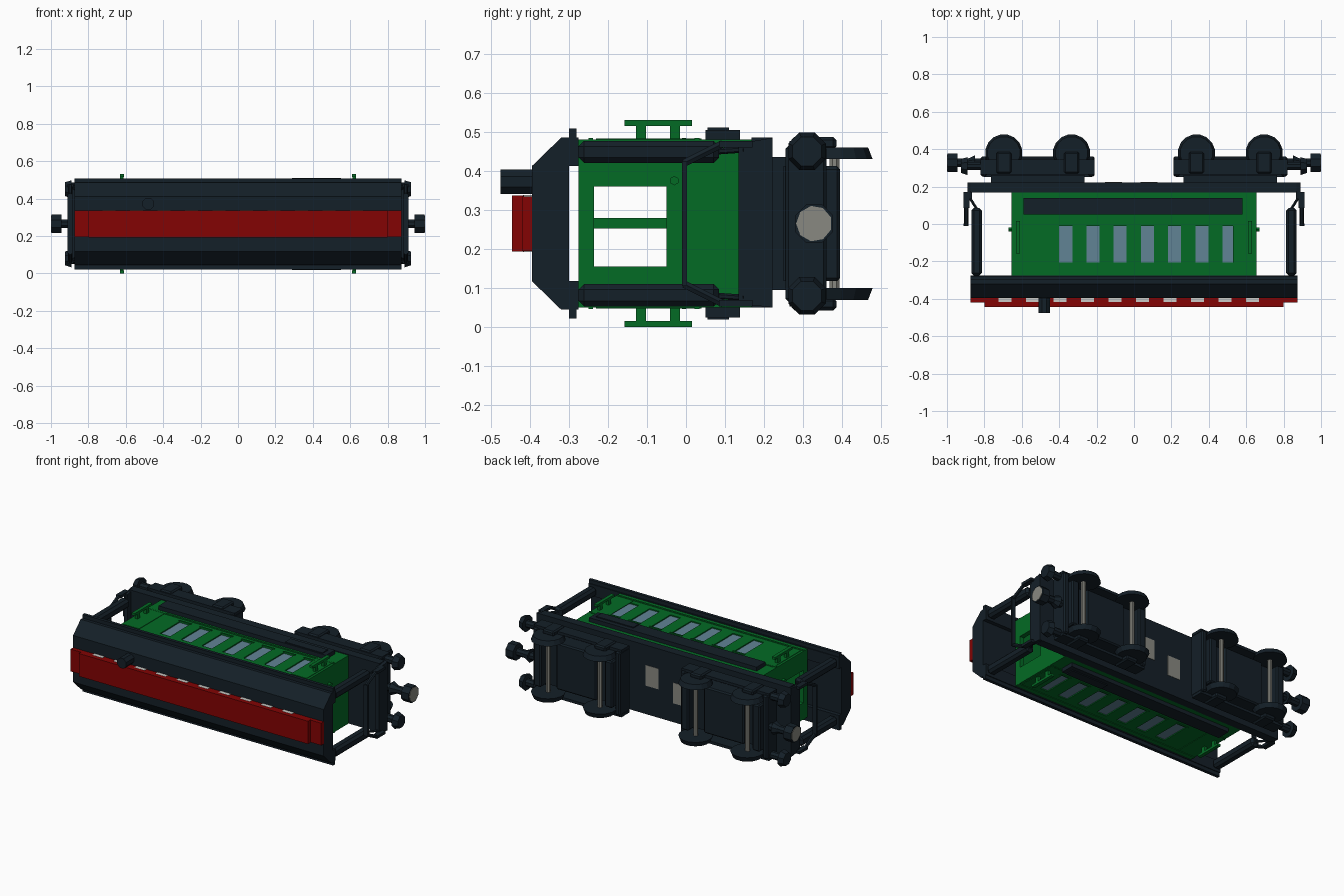
import bpy, bmesh
from math import pi
from mathutils import Vector, Matrix

if "Cube" in bpy.data.objects:
    bpy.data.objects.remove(bpy.data.objects["Cube"])

ZC = 0.265   # the coach lies on its side: roof to -y, wheels to +y, w = z - ZC is across


def material(name, rgb):
    m = bpy.data.materials.new(name)
    m.diffuse_color = (*rgb, 1)
    m.use_nodes = True
    m.node_tree.nodes["Principled BSDF"].inputs["Base Color"].default_value = m.diffuse_color
    return m


DARK = material("dark_slate", (0.007, 0.014, 0.021))
GREEN = material("green", (0.001, 0.145, 0.018))
RED = material("red", (0.23, 0.001, 0.001))
GLASS = material("glass", (0.12, 0.23, 0.3))
METAL = material("pale_metal", (0.25, 0.25, 0.22))
PALE = material("pale_glass", (0.6, 0.6, 0.57))


def finish(name, bm, mat):
    bmesh.ops.recalc_face_normals(bm, faces=bm.faces)
    me = bpy.data.meshes.new(name)
    bm.to_mesh(me)
    bm.free()
    me.materials.append(mat)
    ob = bpy.data.objects.new(name, me)
    bpy.context.collection.objects.link(ob)
    return ob


def box(name, x, y, w, mat, bevel=0):
    """Box from (min, max) pairs along x, y and w."""
    bm = bmesh.new()
    bmesh.ops.create_cube(bm, size=1)
    size = [abs(a[1] - a[0]) for a in (x, y, w)]
    mid = Vector([(a[0] + a[1]) / 2 for a in (x, y, w)]) + Vector((0, 0, ZC))
    bmesh.ops.transform(bm, matrix=Matrix.Translation(mid) @ Matrix.Diagonal((*size, 1)), verts=bm.verts)
    if bevel:
        bmesh.ops.bevel(bm, geom=bm.edges[:], offset=bevel, segments=1, affect='EDGES')
    return finish(name, bm, mat)


def rod(name, a, b, r1, mat, sides=8, r2=None):
    """Cylinder or cone between two (x, y, w) points."""
    a, b = Vector(a) + Vector((0, 0, ZC)), Vector(b) + Vector((0, 0, ZC))
    bm = bmesh.new()
    bmesh.ops.create_cone(bm, cap_ends=True, segments=sides, radius1=r1,
                          radius2=r1 if r2 is None else r2, depth=(b - a).length)
    turn = Vector((0, 0, 1)).rotation_difference(b - a).to_matrix().to_4x4()
    spin = Matrix.Rotation(pi / sides, 4, 'Z')
    bmesh.ops.transform(bm, matrix=Matrix.Translation((a + b) / 2) @ turn @ spin, verts=bm.verts)
    return finish(name, bm, mat)


def prism(name, profile, x0, x1, mat):
    """Extrude a (y, w) outline along x."""
    bm = bmesh.new()
    f = bm.faces.new([bm.verts.new((x0, y, w + ZC)) for y, w in profile])
    new = bmesh.ops.extrude_face_region(bm, geom=[f])["geom"]
    bmesh.ops.translate(bm, vec=(x1 - x0, 0, 0), verts=[v for v in new if isinstance(v, bmesh.types.BMVert)])
    return finish(name, bm, mat)


# Roof: faceted arch with an open channel beneath it
half = [(-0.395, 0.147), (-0.32, 0.22), (-0.275, 0.22), (-0.275, 0.147), (-0.30, 0.147)]
prism("roof", half + [(y, -w) for y, w in reversed(half)], -0.875, 0.875, DARK)
for s in (-1, 1):
    box("roof_gutter", (-0.875, 0.875), (-0.30, -0.28), (s * 0.21, s * 0.243), DARK)

# Raised red roof light with pale side windows, and the stove chimney
box("roof_light_base", (-0.875, 0.875), (-0.42, -0.39), (-0.07, 0.07), RED)
box("roof_light_cap", (-0.80, 0.80), (-0.445, -0.415), (-0.072, 0.072), RED)
for s in (-1, 1):
    for i in range(10):
        x = -0.69 + i * 0.147
        box("roof_light_window", (x - 0.035, x + 0.035), (-0.418, -0.392), (s * 0.06, s * 0.073), PALE)
rod("chimney", (-0.48, -0.475, 0.107), (-0.48, -0.35, 0.107), 0.034, DARK)

# Coach body: ceiling, floor, and side walls split around the windows
B, W = 0.655, 0.215
win_x = [-0.365 + i * 0.1455 for i in range(7)]
box("ceiling", (-B, B), (-0.275, -0.25), (-W, W), GREEN)
box("body_floor", (-B, B), (0.14, 0.17), (-W, W), GREEN)
for s in (-1, 1):
    wall = (s * 0.185, s * W)
    box("side_wall_upper", (-B, B), (-0.25, -0.205), wall, GREEN)
    box("side_wall_lower", (-B, B), (-0.01, 0.14), wall, GREEN)
    edges = [-B] + [x + d for x in win_x for d in (-0.035, 0.035)] + [B]
    for a, b in zip(edges[::2], edges[1::2]):
        box("window_pillar", (a, b), (-0.205, -0.01), wall, GREEN)
    for x in win_x:
        box("side_window", (x - 0.035, x + 0.035), (-0.205, -0.01), (s * 0.195, s * 0.208), GLASS)
        box("window_sill", (x - 0.042, x + 0.042), (-0.01, 0.0), (s * 0.21, s * 0.219), GREEN)
    # Raised waist and cornice mouldings
    box("cornice_moulding", (-B, B), (-0.25, -0.238), (s * W, s * 0.219), GREEN)
    box("waist_moulding", (-B, B), (0.022, 0.034), (s * W, s * 0.219), GREEN)
    # Long footboard with the equipment box
    box("footboard", (-0.59, 0.58), (0.05, 0.138), (s * W, s * 0.24), DARK)
    box("footboard_box", (0.29, 0.55), (0.055, 0.11), (s * 0.23, s * 0.246), DARK)
    # Door outline and stand-off grab rails
    for e in (-1, 1):
        box("side_door", (e * 0.53, e * 0.64), (-0.23, 0.04), (s * W, s * 0.218), GREEN)
        box("grab_rail", (e * 0.61, e * 0.632), (-0.158, 0.015), (s * 0.25, s * 0.265), GREEN)
        for y in (-0.115, -0.028):
            box("grab_rail_bracket", (e * 0.612, e * 0.63), (y - 0.013, y + 0.013), (s * W, s * 0.255), GREEN)

# End walls with a large open window
for e in (-1, 1):
    ex = (e * 0.625, e * B)
    box("end_wall_top", ex, (-0.25, -0.235), (-0.185, 0.185), GREEN)
    box("end_wall_bottom", ex, (-0.05, 0.14), (-0.185, 0.185), GREEN)
    box("end_wall_left", ex, (-0.235, -0.05), (-0.185, -0.11), GREEN)
    box("end_wall_right", ex, (-0.235, -0.05), (0.095, 0.185), GREEN)
    rod("door_knob", (e * B, -0.03, 0.11), (e * 0.672, -0.03, 0.11), 0.012, GREEN, 6)
box("end_window_bar", (-0.65, -0.63), (-0.235, -0.05), (-0.013, 0.015), GREEN)

# Underframe with two pale floor hatches
box("underframe", (-0.875, 0.87), (0.168, 0.222), (-W, 0.22), DARK)
for x, w in ((0.08, 0.03), (-0.11, -0.03)):
    box("floor_hatch", (x - 0.045, x + 0.045), (0.215, 0.224), (w - 0.065, w + 0.065), METAL)

for e in (-1, 1):
    # Open platforms: end beam, corner posts and railing
    prism("end_beam", [(0.135, -0.205), (0.135, 0.205), (0.222, 0.22), (0.222, -0.215)], e * 0.865, e * 0.89, DARK)
    for s in (-1, 1):
        box("corner_post", (e * 0.812, e * 0.87), (-0.275, 0.085), (s * 0.155, s * 0.212), DARK, 0.014)
        rod("post_foot", (e * 0.84, 0.08, s * 0.185), (e * 0.885, 0.15, s * 0.19), 0.008, DARK, 6)
        box("railing_post", (e * 0.88, e * 0.912), (0.085, 0.17), (s * 0.195, s * 0.212), DARK)
        rod("railing_brace", (e * 0.897, -0.005, s * 0.155), (e * 0.897, 0.095, s * 0.205), 0.011, DARK, 6)
        # Buffers
        rod("buffer_shank", (e * 0.78, 0.31, s * 0.185), (e * 0.9, 0.31, s * 0.185), 0.024, DARK)
        rod("buffer_head", (e * 0.89, 0.31, s * 0.185), (e * 0.925, 0.31, s * 0.185), 0.052, DARK, 8, 0.04)
    box("railing_bar", (e * 0.885, e * 0.912), (-0.01, 0.002), (-0.16, 0.16), DARK)
    # Centre coupling with a pale face
    rod("coupling_shank", (e * 0.78, 0.328, 0), (e * 0.95, 0.328, 0), 0.024, DARK)
    rod("coupling_collar", (e * 0.85, 0.328, 0), (e * 0.885, 0.328, 0), 0.042, DARK, 8, 0.025)
    rod("coupling_head", (e * 0.943, 0.328, 0), (e * 0.997, 0.328, 0), 0.053, DARK)
    rod("coupling_face", (e * 0.99, 0.328, 0), (e * 1.0, 0.328, 0), 0.046, METAL, 9)

    # Four-wheel bogie
    c = e * 0.515
    box("bogie_mount", (c - 0.25, c + 0.25), (0.22, 0.262), (-0.17, 0.17), DARK)
    box("bogie_bolster", (c - 0.14, c + 0.14), (0.25, 0.362), (-0.147, 0.147), DARK, 0.008)
    box("bogie_floor", (c - 0.29, c + 0.29), (0.25, 0.33), (-0.147, 0.147), DARK)
    for d in (-1, 1):
        box("bogie_end_plate", (c + d * 0.222, c + d * 0.275), (0.255, 0.395), (-0.147, 0.147), DARK, 0.008)
        box("bogie_end_beam", (c + d * 0.27, c + d * 0.305), (0.255, 0.36), (-0.2, 0.2), DARK, 0.008)
        x = c + d * 0.181
        rod("axle", (x, 0.38, -0.17), (x, 0.38, 0.17), 0.014, METAL)
        for s in (-1, 1):
            rod("wheel", (x, 0.38, s * 0.165), (x, 0.38, s * 0.195), 0.1, DARK, 16, 0.088)
            box("axle_box", (x - 0.04, x + 0.04), (0.27, 0.385), (s * 0.19, s * 0.222), DARK, 0.008)
    for s in (-1, 1):
        box("bogie_side_frame", (c - 0.305, c + 0.305), (0.265, 0.345), (s * 0.195, s * 0.212), DARK)
